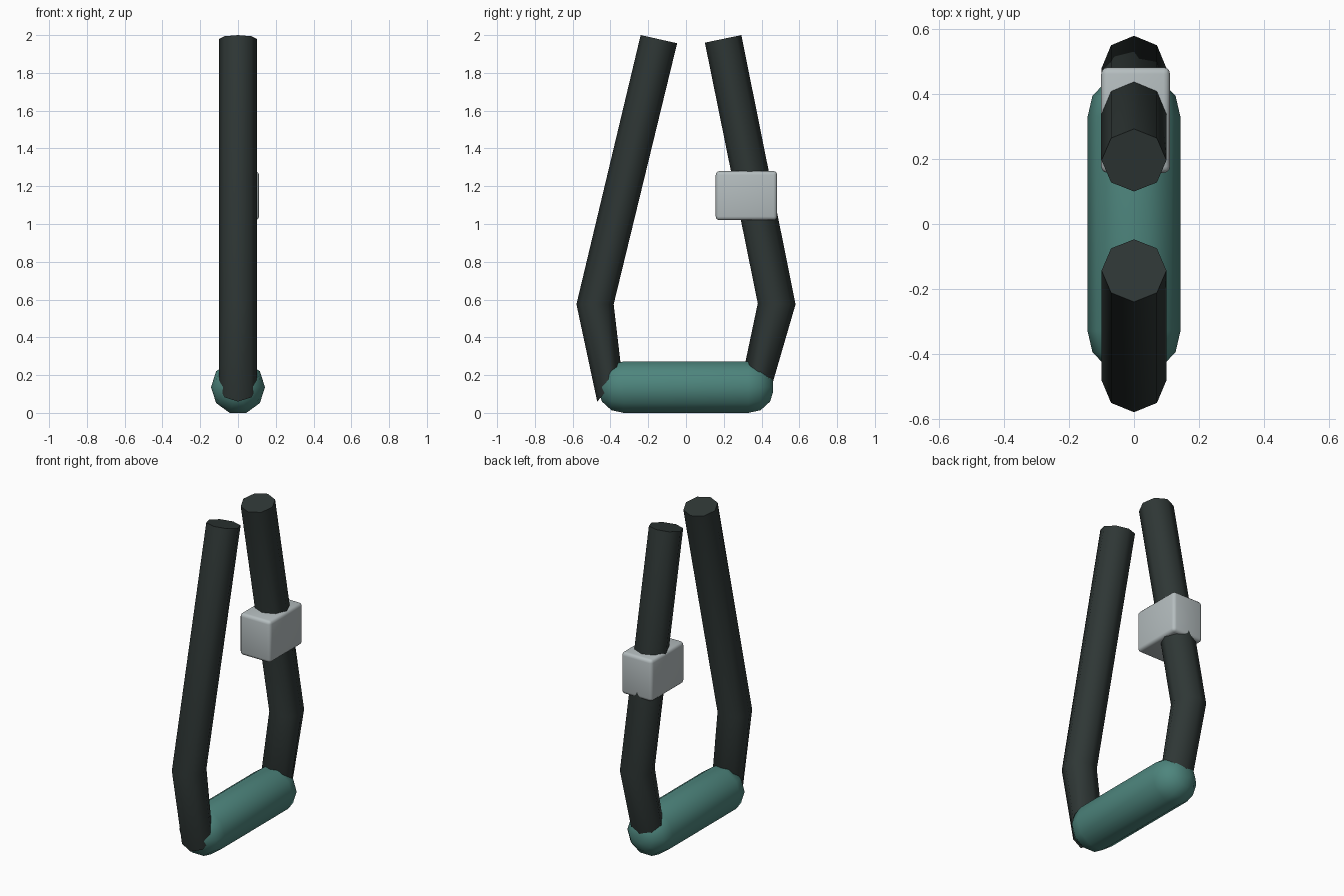
import bpy
import bmesh
from math import cos, sin, pi, radians
from mathutils import Vector

cube = bpy.data.objects.get("Cube")
if cube:
    bpy.data.objects.remove(cube)


def material(name, rgb):
    m = bpy.data.materials.new(name)
    m.use_nodes = True
    m.diffuse_color = (*rgb, 1)
    m.node_tree.nodes["Principled BSDF"].inputs["Base Color"].default_value = (*rgb, 1)
    return m


webbing = material("black webbing", (0.028, 0.038, 0.036))
rubber = material("teal grip", (0.075, 0.235, 0.205))
metal = material("light grey metal", (0.46, 0.51, 0.52))


def finish(bm, name, mat, angle=60):
    """Turn a bmesh into a smooth object whose sharp corners stay crisp."""
    bmesh.ops.recalc_face_normals(bm, faces=bm.faces)
    mesh = bpy.data.meshes.new(name)
    bm.to_mesh(mesh)
    bm.free()
    mesh.materials.append(mat)
    for p in mesh.polygons:
        p.use_smooth = True
    mesh.set_sharp_from_angle(angle=radians(angle))
    obj = bpy.data.objects.new(name, mesh)
    bpy.context.collection.objects.link(obj)
    return obj


def loft(name, sections, sides, mat):
    """Skin closed rings; each section is (centre, half axis, half axis)."""
    bm = bmesh.new()
    rings = [[bm.verts.new(c + u * cos(2 * pi * i / sides) + v * sin(2 * pi * i / sides))
              for i in range(sides)] for c, u, v in sections]
    for a, b in zip(rings, rings[1:]):
        for i in range(sides):
            j = (i + 1) % sides
            bm.faces.new((a[i], a[j], b[j], b[i]))
    bm.faces.new(rings[0])
    bm.faces.new(rings[-1])
    return finish(bm, name, mat)


def strap(name, edges):
    """Eight-sided strap from pairs of (outer y, z) and (inner y, z) points."""
    sections = []
    for outer, inner in edges:
        o, n = Vector((0, *outer)), Vector((0, *inner))
        sections.append(((o + n) / 2, Vector((0.1, 0, 0)), (o - n) / 2))
    return loft(name, sections, 8, webbing)


# Straps: top end, knee, and the end tucked into the grip
strap("front_strap", [((-0.24, 2.0), (-0.047, 1.957)),
                      ((-0.58, 0.575), (-0.383, 0.575)),
                      ((-0.47, 0.06), (-0.34, 0.21))])
strap("back_strap", [((0.293, 2.0), (0.1, 1.96)),
                     ((0.58, 0.575), (0.38, 0.58)),
                     ((0.43, 0.06), (0.30, 0.20))])

# Ten-sided grip with rounded ends
half = [(0.33, 0.143), (0.395, 0.128), (0.445, 0.08), (0.46, 0.03)]
profile = [(-y, r) for y, r in reversed(half)] + half
loft("grip", [(Vector((0, y, 0.136)), Vector((r, 0, 0)), Vector((0, 0, r)))
              for y, r in profile], 10, rubber)

# Rounded buckle block around the back strap
bm = bmesh.new()
bmesh.ops.create_cube(bm, size=1)
for v in bm.verts:
    v.co = Vector((0.005 + v.co.x * 0.212, 0.32 + v.co.y * 0.325, 1.15 + v.co.z * 0.26))
bmesh.ops.bevel(bm, geom=bm.edges[:], offset=0.02, segments=3, profile=0.5, affect="EDGES")
finish(bm, "buckle", metal, 40)
